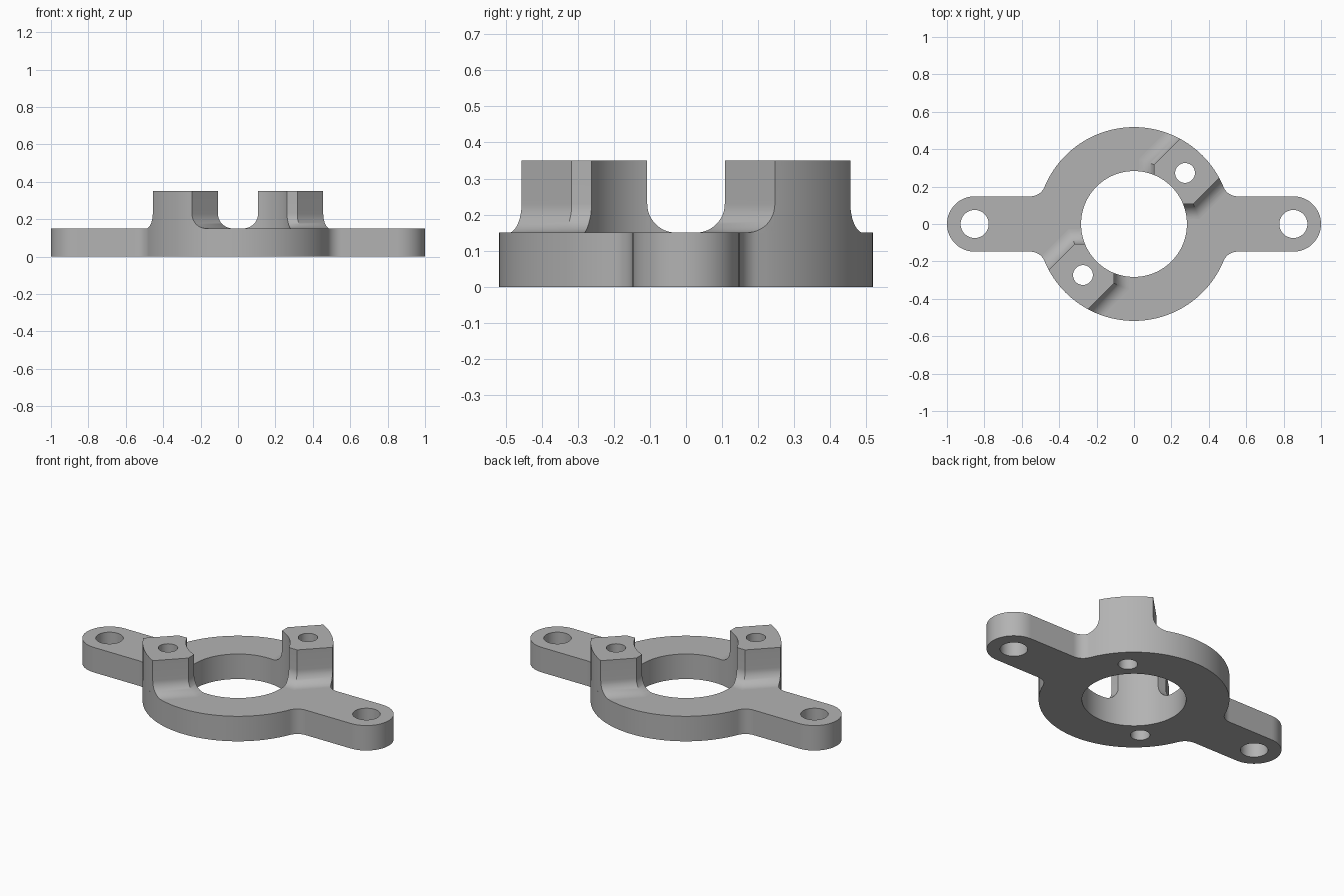
import bpy, bmesh
from math import sin, cos, pi, sqrt, atan2, radians
from mathutils import Matrix

if "Cube" in bpy.data.objects:
    bpy.data.objects.remove(bpy.data.objects["Cube"])

RING_R, BORE_R = 0.518, 0.283
BASE_H, POST_H = 0.15, 0.35
EAR_X, EAR_R, EAR_HOLE = 0.852, 0.148, 0.075
POST_HALF, POST_HOLE, POST_HOLE_AT = 0.148, 0.053, 0.386
FILLET = 0.08

grey = bpy.data.materials.new("plain grey")
grey.use_nodes = True
colour = (0.45, 0.45, 0.45, 1)
grey.diffuse_color = colour
grey.node_tree.nodes["Principled BSDF"].inputs["Base Color"].default_value = colour


def arc(cx, cy, r, a0, a1, n):
    return [(cx + r * cos(a0 + (a1 - a0) * i / n), cy + r * sin(a0 + (a1 - a0) * i / n))
            for i in range(n + 1)]


def loft(name, levels, turn=0.0):
    """Closed solid through matching outlines, given as (z, points)."""
    bm = bmesh.new()
    rows = [[bm.verts.new((x, y, z)) for x, y in pts] for z, pts in levels]
    for low, high in zip(rows, rows[1:]):
        for i in range(len(low)):
            j = (i + 1) % len(low)
            bm.faces.new((low[i], low[j], high[j], high[i]))
    bm.faces.new(rows[0][::-1])
    bm.faces.new(rows[-1])
    bmesh.ops.recalc_face_normals(bm, faces=bm.faces)
    bm.transform(Matrix.Rotation(turn, 4, "Z"))
    mesh = bpy.data.meshes.new(name)
    bm.to_mesh(mesh)
    bm.free()
    mesh.materials.append(grey)
    ob = bpy.data.objects.new(name, mesh)
    bpy.context.collection.objects.link(ob)
    return ob


def cylinder(name, x, y, r, n):
    pts = arc(x, y, r, 0, 2 * pi, n)[:-1]
    ob = loft(name, [(-0.2, pts), (0.6, pts)])
    ob.hide_render = True
    return ob


def boolean(ob, cutter, operation):
    mod = ob.modifiers.new("cut", "BOOLEAN")
    mod.operation, mod.object, mod.solver = operation, cutter, "EXACT"
    bpy.context.view_layer.objects.active = ob
    bpy.ops.object.modifier_apply(modifier=mod.name)


# Base plate: one quarter outline (ear tip, neck fillet, ring), then mirrored
neck_y = EAR_R + FILLET
neck_x = sqrt((RING_R + FILLET) ** 2 - neck_y ** 2)
neck_a = atan2(neck_y, neck_x)
quarter = (arc(EAR_X, 0, EAR_R, 0, pi / 2, 16)
           + arc(neck_x, neck_y, FILLET, -pi / 2, neck_a - pi, 10)
           + arc(0, 0, RING_R, neck_a, pi / 2, 28)[1:])
half = quarter + [(-x, y) for x, y in quarter[-2::-1]]
outline = half + [(x, -y) for x, y in half[-2:0:-1]]
base_plate = loft("base_plate", [(0, outline), (BASE_H, outline)])


# Posts: straight sides with bevelled inner corners, flaring into the plate
def post_outline(d):
    side = [(0.7, POST_HALF + d), (0.30 - 0.414 * d, POST_HALF + d), (0.2, 0.048 + 1.414 * d)]
    return side + [(u, -v) for u, v in side[::-1]]


levels = []
for i in range(13):
    a = pi / 2 * i / 12
    levels.append((BASE_H + FILLET * (1 - cos(a)), post_outline(FILLET * (1 - sin(a)))))
levels.append((POST_H, post_outline(0)))
posts = [loft("left_back_post", levels, pi / 4), loft("right_front_post", levels, pi * 5 / 4)]

# Cutters: round outer wall, central bore, post and ear holes
rim = cylinder("rim_cutter", 0, 0, RING_R, 128)
bore = cylinder("bore_cutter", 0, 0, BORE_R, 96)
holes = []
for s in (1, -1):
    p = s * POST_HOLE_AT / sqrt(2)
    holes.append(cylinder("post_hole_cutter", p, p, POST_HOLE, 40))
    holes.append(cylinder("ear_hole_cutter", s * EAR_X, 0, EAR_HOLE, 48))

for cutter in [bore] + holes:
    boolean(base_plate, cutter, "DIFFERENCE")
for post, hole in zip(posts, holes[::2]):
    boolean(post, rim, "INTERSECT")
    boolean(post, bore, "DIFFERENCE")
    boolean(post, hole, "DIFFERENCE")

for cutter in [rim, bore] + holes:
    bpy.data.objects.remove(cutter)

# Smooth curved walls, sharp edges kept
bpy.ops.object.select_all(action="DESELECT")
for ob in [base_plate] + posts:
    ob.select_set(True)
bpy.context.view_layer.objects.active = base_plate
bpy.ops.object.shade_smooth_by_angle(angle=radians(30))
